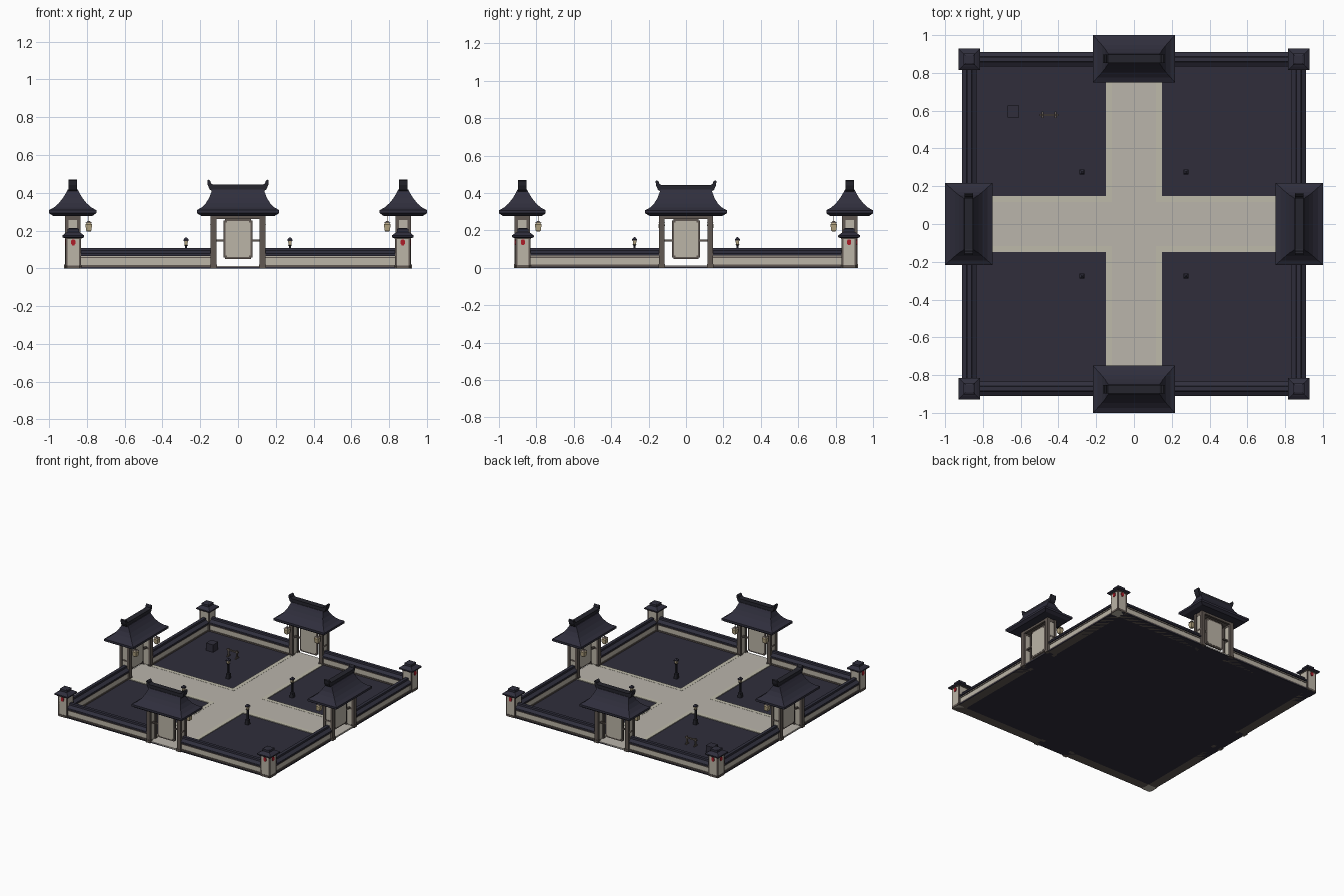
import bpy, bmesh, math
from mathutils import Matrix, Vector

if "Cube" in bpy.data.objects:
    bpy.data.objects.remove(bpy.data.objects["Cube"])

def mat(name, r, g, b):
    m = bpy.data.materials.new(name)
    m.diffuse_color = (r, g, b, 1)
    m.use_nodes = True
    m.node_tree.nodes["Principled BSDF"].inputs["Base Color"].default_value = m.diffuse_color
    return m

TILE = mat("dark_roof_tile", 0.029, 0.028, 0.046)
GROUND = mat("dark_ground", 0.029, 0.027, 0.043)
RIDGE = mat("ridge_black", 0.018, 0.018, 0.026)
PLASTER = mat("pale_plaster", 0.50, 0.46, 0.39)
STONE = mat("path_stone", 0.49, 0.46, 0.41)
KERB = mat("kerb_stone", 0.51, 0.49, 0.40)
WOOD = mat("brown_wood", 0.12, 0.098, 0.085)
LAMP = mat("lamp_paper", 0.45, 0.37, 0.22)
RED = mat("red_charm", 0.42, 0.012, 0.022)

class Part:
    """Collects pieces of one colour into one object."""
    def __init__(self, name, material):
        self.name, self.material, self.bm = name, material, bmesh.new()

    def loft(self, rings, cx=0, cy=0, chamfer=0):
        # stack of (z, half_x, half_y) rectangles, optionally with cut corners
        loops = []
        for z, hx, hy in rings:
            c = chamfer
            if c:
                pts = [(-hx + c, -hy), (hx - c, -hy), (hx, -hy + c), (hx, hy - c),
                       (hx - c, hy), (-hx + c, hy), (-hx, hy - c), (-hx, -hy + c)]
            else:
                pts = [(-hx, -hy), (hx, -hy), (hx, hy), (-hx, hy)]
            loops.append([self.bm.verts.new((cx + x, cy + y, z)) for x, y in pts])
        n = len(loops[0])
        self.bm.faces.new(loops[0][::-1])
        self.bm.faces.new(loops[-1])
        for a, b in zip(loops, loops[1:]):
            for i in range(n):
                j = (i + 1) % n
                self.bm.faces.new((a[i], a[j], b[j], b[i]))
        return self

    def box(self, x0, x1, y0, y1, z0, z1):
        hx, hy = (x1 - x0) / 2, (y1 - y0) / 2
        return self.loft([(z0, hx, hy), (z1, hx, hy)], (x0 + x1) / 2, (y0 + y1) / 2)

    def prism(self, pts, axis, a, b):
        # 2D outline (u, z) extruded along x or y
        def at(u, z, d):
            return (d, u, z) if axis == 'x' else (u, d, z)
        A = [self.bm.verts.new(at(u, z, a)) for u, z in pts]
        B = [self.bm.verts.new(at(u, z, b)) for u, z in pts]
        self.bm.faces.new(A)
        self.bm.faces.new(B[::-1])
        for i in range(len(pts)):
            j = (i + 1) % len(pts)
            self.bm.faces.new((A[j], A[i], B[i], B[j]))
        return self

    def done(self, turns=(0,)):
        bmesh.ops.recalc_face_normals(self.bm, faces=self.bm.faces)
        me = bpy.data.meshes.new(self.name)
        self.bm.to_mesh(me)
        self.bm.free()
        me.materials.append(self.material)
        for t in turns:
            o = bpy.data.objects.new(self.name, me)
            o.matrix_world = Matrix.Rotation(t * math.pi / 2, 4, 'Z')
            bpy.context.collection.objects.link(o)

ALL = (0, 1, 2, 3)
C = -0.872          # wall and gate centre line (front side, turned to the others)
S = (-1, 1)

# ground and crossing paths
Part("ground_slab", GROUND).box(-.91, .91, -.91, .91, 0, .008).done()
p = Part("path", STONE).box(-.117, .117, -.91, .91, .004, .012)
p.box(-.91, -.117, -.117, .117, .004, .012).box(.117, .91, -.117, .117, .004, .012).done()
k = Part("path_kerb", KERB)
for s in S:
    a, b = sorted((s * .117, s * .148))
    k.box(a, b, -.91, -.117, .004, .013)
    a, b = sorted((s * .148, s * .148 + s * .0))
k.done(ALL)

# perimeter walls: two runs per side
w = Part("wall_plaster", PLASTER)
t = Part("wall_trim", WOOD)
c = Part("wall_tile_cap", TILE)
for s in S:
    a, b = sorted((s * .14, s * .84))
    w.box(a, b, C - .028, C + .028, .006, .075)
    t.box(a, b, C - .033, C + .033, 0, .018)
    t.box(a, b, C - .031, C + .031, .054, .060)
    c.prism([(C + u, z) for u, z in
             [(-.038, .066), (-.038, .078), (-.014, .094), (-.012, .107),
              (.012, .107), (.014, .094), (.038, .078), (.038, .066)]], 'x', a, b)
w.done(ALL); t.done(ALL); c.done(ALL)

# corner posts with stepped caps and small charms
Part("corner_post", PLASTER).loft([(0, .04, .04), (.168, .04, .04)], C, C, .01).done(ALL)
f = Part("corner_post_trim", WOOD).loft([(0, .043, .043), (.016, .043, .043)], C, C, .01)
f.loft([(.154, .044, .044), (.165, .044, .044)], C, C)
for sx in S:
    for sy in S:
        f.loft([(0, .006, .006), (.16, .006, .006)], C + sx * .034, C + sy * .034)
f.done(ALL)
Part("corner_cap", TILE).loft([(.160, .05, .05), (.165, .058, .058), (.174, .058, .058),
                               (.188, .038, .038), (.192, .030, .030), (.208, .030, .030),
                               (.213, .02, .02)], C, C).done(ALL)
r = Part("corner_charm", RED)
r.loft([(.122, .006, .003), (.130, .011, .003), (.146, .011, .003), (.152, .006, .003)], C, C - .042)
r.loft([(.122, .003, .006), (.130, .003, .011), (.146, .003, .011), (.152, .003, .006)], C - .042, C)
r.done(ALL)

# gates: four posts, side panels, beams
G = -.875
g = Part("gate_frame", WOOD)
sp = Part("gate_side_panel", PLASTER)
for s in S:
    for d in S:
        g.loft([(0, .015, .010), (.29, .015, .010)], s * .13, G + d * .032)
        g.loft([(0, .018, .013), (.02, .018, .013)], s * .13, G + d * .032)
    a, b = sorted((s * .122, s * .138))
    sp.box(a, b, G - .024, G + .024, .01, .285)
    g.box(a - .002, b + .002, G - .024, G + .024, .135, .147)
    g.box(a - .002, b + .002, G - .024, G + .024, .255, .285)
    # short rails holding the hanging screen
    a, b = sorted((s * .07, s * .125))
    g.box(a, b, G - .006, G + .006, .142, .152)
for d in S:
    g.box(-.145, .145, G + d * .032 - .008, G + d * .032 + .008, .262, .287)
g.box(-.12, .12, G - .03, G + .03, .268, .287)
g.done(ALL)
sp.done(ALL)

# hanging screen with notched corners
def notched(hx, z0, z1, n):
    return [(-hx + n, z0), (hx - n, z0), (hx - n, z0 + n), (hx, z0 + n), (hx, z1 - n),
            (hx - n, z1 - n), (hx - n, z1), (-hx + n, z1), (-hx + n, z1 - n),
            (-hx, z1 - n), (-hx, z0 + n), (-hx + n, z0 + n)]
h = Part("screen_frame", WOOD).prism(notched(.076, .048, .262, .008), 'y', G - .007, G + .007)
h.done(ALL)
Part("screen_panel", PLASTER).prism(notched(.065, .059, .25, .008), 'y', G - .009, G + .009).done(ALL)

# gate roof: curved hip lofted up to the ridge
Part("gate_roof", TILE).loft([(.278, .195, .105), (.292, .218, .125), (.308, .218, .125),
                              (.322, .193, .099), (.345, .170, .073), (.372, .153, .052),
                              (.398, .143, .036), (.418, .136, .026)], 0, G).done(ALL)
half = [(.134, .405), (.150, .418), (.160, .440), (.163, .464),
        (.155, .469), (.147, .462), (.143, .450), (.132, .443)]
Part("roof_ridge", RIDGE).prism(half + [(-x, z) for x, z in reversed(half)],
                                'y', G - .022, G + .022).done(ALL)

# lanterns hanging on the inner side of each gate
l = Part("hanging_lantern", LAMP)
lc = Part("lantern_hanger", WOOD)
for s in S:
    x, y = s * .13, G + .085
    l.loft([(.195, .010, .010), (.202, .015, .015), (.232, .017, .017), (.242, .010, .010)], x, y)
    lc.loft([(.240, .018, .018), (.250, .005, .005)], x, y)
    lc.loft([(.248, .002, .002), (.285, .002, .002)], x, y)
l.done(ALL)
lc.done(ALL)

# standing garden lanterns, one in each quarter
q = .275
Part("garden_lantern_post", RIDGE).loft([(.006, .014, .014), (.045, .012, .012), (.05, .006, .006),
                                         (.118, .006, .006), (.124, .011, .011)], q, q).done(ALL)
Part("garden_lantern_light", LAMP).loft([(.123, .008, .008), (.147, .010, .010)], q, q).done(ALL)
Part("garden_lantern_cap", TILE).loft([(.145, .014, .014), (.151, .014, .014), (.164, .004, .004)], q, q).done(ALL)

# crate and training rack in the back left yard
Part("crate", GROUND).box(-.67, -.61, .565, .628, .006, .066).done()
rk = Part("training_rack", WOOD).box(-.50, -.40, .573, .583, .052, .062)
for x in (-.485, -.415):
    rk.box(x - .005, x + .005, .573, .583, .006, .07)
    rk.box(x - .005, x + .005, .56, .596, .006, .016)
rk.done()
